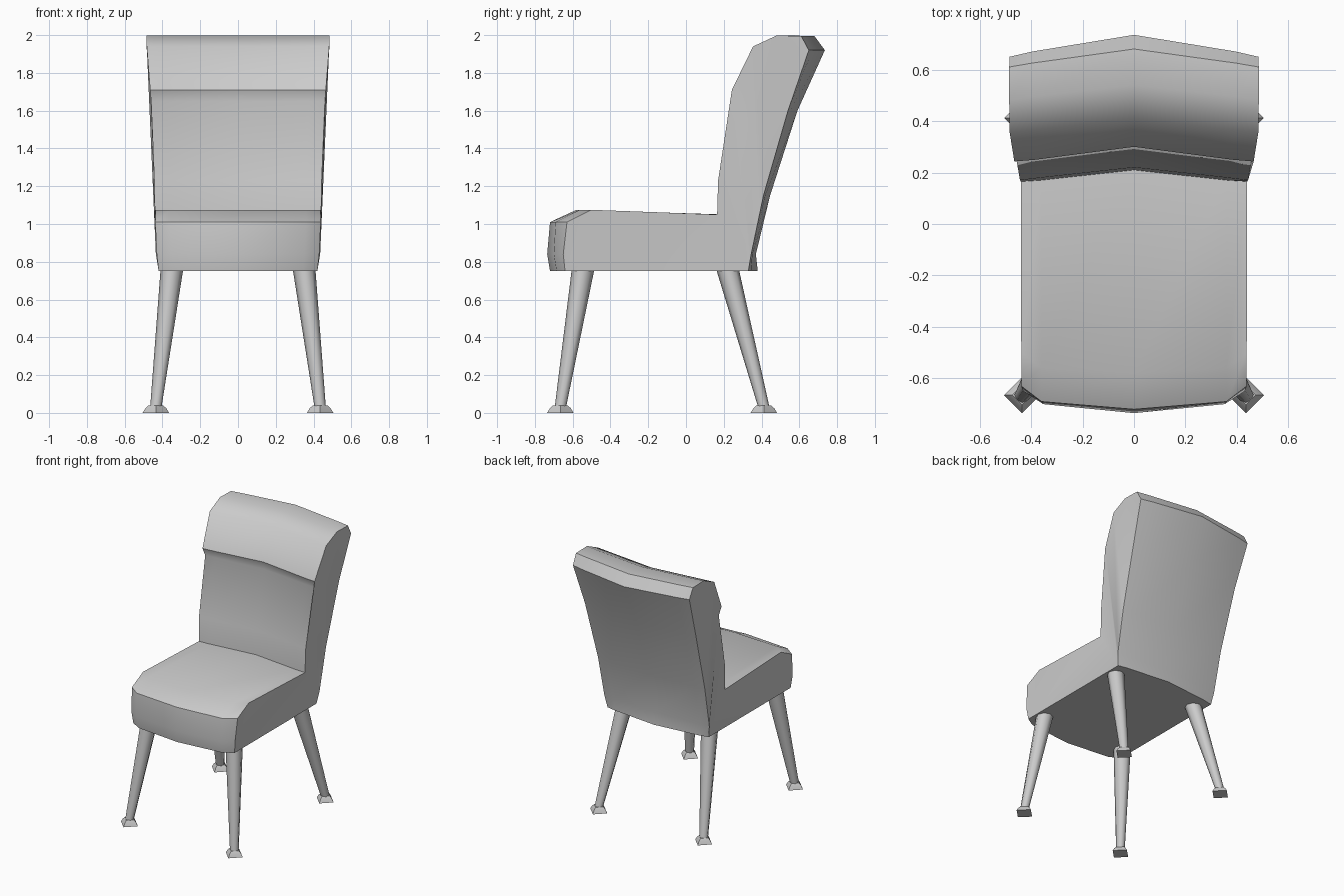
import bpy, bmesh, math
from mathutils import Vector

if "Cube" in bpy.data.objects:
    bpy.data.objects.remove(bpy.data.objects["Cube"])


def finish(name, bm, angle):
    bmesh.ops.recalc_face_normals(bm, faces=bm.faces[:])
    me = bpy.data.meshes.new(name)
    bm.to_mesh(me)
    bm.free()
    ob = bpy.data.objects.new(name, me)
    bpy.context.collection.objects.link(ob)
    bpy.ops.object.select_all(action='DESELECT')
    ob.select_set(True)
    bpy.context.view_layer.objects.active = ob
    bpy.ops.object.shade_smooth_by_angle(angle=math.radians(angle))
    return ob


# Upholstered seat and back: side profile as (z, y centre, y near edge, y edge, half width)
PROFILE = [
    (0.75, -0.72, -0.685, -0.64, 0.42),
    (0.84, -0.735, -0.70, -0.65, 0.43),
    (1.01, -0.72, -0.69, -0.63, 0.438),
    (1.075, -0.58, -0.56, -0.50, 0.438),
    (1.05, 0.21, 0.17, 0.165, 0.44),
    (1.23, 0.22, 0.18, 0.17, 0.443),
    (1.65, 0.315, 0.275, 0.268, 0.46),
    (1.71, 0.30, 0.25, 0.243, 0.465),
    (1.94, 0.41, 0.365, 0.355, 0.483),
    (1.998, 0.54, 0.495, 0.48, 0.485),
    (1.995, 0.68, 0.625, 0.61, 0.485),
    (1.92, 0.735, 0.67, 0.65, 0.483),
    (1.60, 0.59, 0.55, 0.54, 0.46),
    (1.15, 0.445, 0.42, 0.41, 0.443),
    (0.84, 0.37, 0.352, 0.345, 0.435),
    (0.75, 0.38, 0.345, 0.33, 0.42),
]
bm = bmesh.new()
columns = []
for side, col in ((-1, 3), (-0.82, 2), (0, 1), (0.82, 2), (1, 3)):
    columns.append([bm.verts.new((side * p[4], p[col], p[0])) for p in PROFILE])
n = len(PROFILE)
for a, b in zip(columns, columns[1:]):
    for i in range(n):
        j = (i + 1) % n
        bm.faces.new((a[i], a[j], b[j], b[i]))
caps = [bm.faces.new(columns[0]), bm.faces.new(columns[-1])]
bmesh.ops.triangulate(bm, faces=caps)
finish("seat_and_back", bm, 40)


def loft(name, rings, sides, angle):
    """Stack of horizontal polygon rings given as (centre, radius)."""
    bm = bmesh.new()
    loops = []
    for centre, r in rings:
        loops.append([bm.verts.new(Vector(centre) + Vector((
            r * math.cos(2 * math.pi * k / sides),
            r * math.sin(2 * math.pi * k / sides), 0))) for k in range(sides)])
    for a, b in zip(loops, loops[1:]):
        for k in range(sides):
            m = (k + 1) % sides
            bm.faces.new((a[k], a[m], b[m], b[k]))
    bm.faces.new(loops[0])
    bm.faces.new(loops[-1])
    return finish(name, bm, angle)


# Splayed tapered legs with diamond-shaped foot pads
for part, y_top, y_foot in (("front", -0.545, -0.665), ("rear", 0.22, 0.412)):
    for label, s in (("left", -1), ("right", 1)):
        loft(f"{part}_{label}_leg",
             [((s * 0.435, y_foot, 0.03), 0.03), ((s * 0.35, y_top, 0.76), 0.06)], 8, 60)
        loft(f"{part}_{label}_foot",
             [((s * 0.435, y_foot, 0), 0.07), ((s * 0.435, y_foot, 0.025), 0.055),
              ((s * 0.435, y_foot, 0.04), 0.038)], 4, 30)
